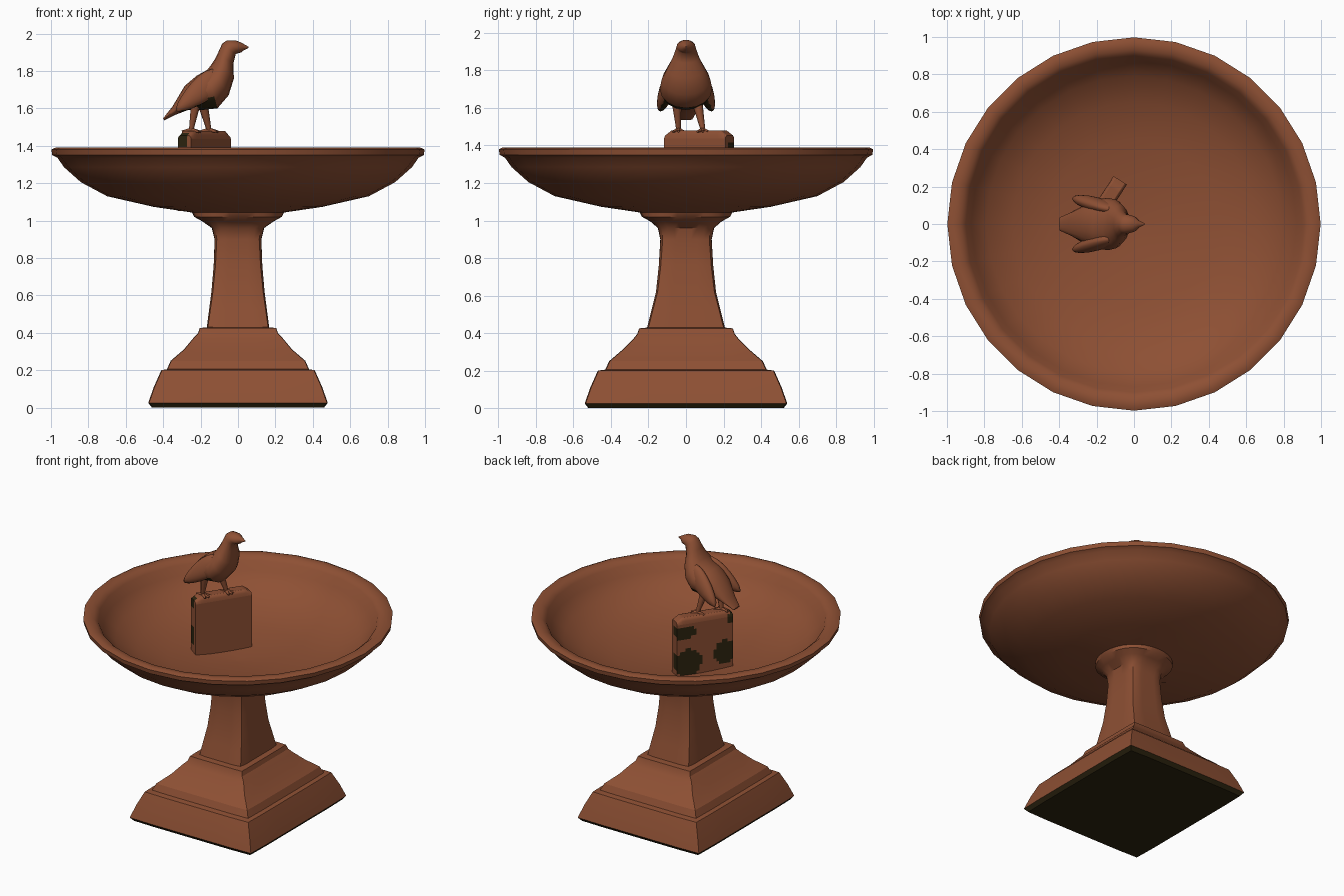
import bpy, bmesh, math
from mathutils import Vector, Matrix

if "Cube" in bpy.data.objects:
    bpy.data.objects.remove(bpy.data.objects["Cube"])


def make_material(name, color):
    mat = bpy.data.materials.new(name)
    mat.use_nodes = True
    mat.diffuse_color = color
    mat.node_tree.nodes["Principled BSDF"].inputs["Base Color"].default_value = color
    return mat


terracotta = make_material("terracotta", (0.27, 0.08, 0.034, 1))
moss = make_material("dark_moss", (0.026, 0.018, 0.005, 1))


def finish(name, bm, angle=35, mossy=None):
    """Turn a bmesh into a shaded object; mossy(face) picks the dark faces."""
    bmesh.ops.recalc_face_normals(bm, faces=bm.faces)
    bm.normal_update()
    if mossy:
        for face in bm.faces:
            face.material_index = int(mossy(face))
    mesh = bpy.data.meshes.new(name)
    bm.to_mesh(mesh)
    bm.free()
    mesh.materials.append(terracotta)
    mesh.materials.append(moss)
    obj = bpy.data.objects.new(name, mesh)
    bpy.context.collection.objects.link(obj)
    bpy.ops.object.select_all(action="DESELECT")
    obj.select_set(True)
    bpy.context.view_layer.objects.active = obj
    bpy.ops.object.shade_smooth_by_angle(angle=math.radians(angle))
    return obj


def loft(rings):
    """Skin a list of equally sized point rings and cap both ends."""
    bm = bmesh.new()
    loops = [[bm.verts.new(p) for p in ring] for ring in rings]
    count = len(loops[0])
    for low, high in zip(loops, loops[1:]):
        for i in range(count):
            j = (i + 1) % count
            bm.faces.new((low[i], low[j], high[j], high[i]))
    bm.faces.new(loops[0])
    bm.faces.new(loops[-1])
    return bm


def squarish_ring(hx, hy, z, power, count=32):
    """Superellipse: a high power is a square, two is an ellipse."""
    ring = []
    for i in range(count):
        a = math.tau * i / count
        c, s = math.cos(a), math.sin(a)
        r = (abs(c) ** power + abs(s) ** power) ** (-1 / power)
        ring.append((hx * r * c, hy * r * s, z))
    return ring


# Stepped plinth: half width in x, half width in y, height
plinth_steps = [
    (0.46, 0.52, 0), (0.48, 0.54, 0.025), (0.45, 0.51, 0.11), (0.41, 0.47, 0.2),
    (0.38, 0.43, 0.205), (0.36, 0.41, 0.25), (0.29, 0.34, 0.31), (0.24, 0.28, 0.37),
    (0.215, 0.26, 0.395), (0.205, 0.25, 0.425), (0.16, 0.2, 0.43),
]
finish("plinth", loft([squarish_ring(x, y, z, 80) for x, y, z in plinth_steps]),
       25, lambda f: f.calc_center_median().z < 0.02)

# Shaft: square at the foot, rounding into the collar under the bowl
shaft_steps = [
    (0.168, 0.21, 0.42, 20), (0.155, 0.185, 0.52, 16), (0.142, 0.16, 0.62, 12),
    (0.13, 0.145, 0.76, 9), (0.125, 0.137, 0.9, 7), (0.14, 0.15, 0.96, 5),
    (0.19, 0.19, 0.995, 3), (0.235, 0.235, 1.02, 2.4), (0.25, 0.25, 1.05, 2),
]
finish("shaft", loft([squarish_ring(*step) for step in shaft_steps]), 40)

# Bowl: turned profile of radius and height, outside then inside
bowl_profile = [
    (0.2, 1.035), (0.26, 1.045), (0.45, 1.073), (0.7, 1.13), (0.84, 1.205),
    (0.93, 1.285), (0.965, 1.335), (0.993, 1.35), (0.998, 1.38), (0.975, 1.39),
    (0.93, 1.385), (0.9, 1.36), (0.87, 1.3), (0.79, 1.225), (0.65, 1.15),
    (0.45, 1.1), (0.2, 1.07), (0.02, 1.06),
]
finish("bowl", loft([squarish_ring(r, r, z, 2, 28) for r, z in bowl_profile]), 45)

# Perch: thin upright slab with a rounded top and mossy patches on its back
length, thick, low, high = 0.39, 0.085, 1.05, 1.48
patches = [(0.36, 0.76, 0.22, 0.1), (0.3, 0.26, 0.24, 0.22),
           (-0.36, 0.34, 0.2, 0.19), (-0.47, 0.88, 0.08, 0.1)]
bm = bmesh.new()
bmesh.ops.create_cube(bm, size=1)
bmesh.ops.subdivide_edges(bm, edges=bm.edges[:], cuts=19, use_grid_fill=True)
for v in bm.verts:
    top = max(0, v.co.z - 0.4) / 0.1
    v.co.y *= 1 - 0.3 * top ** 2
    v.co.z -= 0.06 * max(0, abs(v.co.x) - 0.4) / 0.1 * top


def is_patch(face):
    c = face.calc_center_median()
    return c.y > -0.2 and any(
        ((c.x - s) / rs) ** 2 + ((c.z + 0.5 - t) / rt) ** 2 < 1
        for s, t, rs, rt in patches)


perch = finish("perch", bm, 35, is_patch)
perch.data.transform(Matrix.Diagonal((length, thick, high - low, 1)))
perch.location = (-0.18, 0.07, (low + high) / 2)
perch.rotation_euler.z = math.radians(57)

# Bird body from tail to beak: back point, belly point (x, z) and half width
body_steps = [
    ((-0.40, 1.547), (-0.395, 1.535), 0.035), ((-0.35, 1.61), (-0.335, 1.565), 0.06),
    ((-0.285, 1.72), (-0.27, 1.59), 0.095), ((-0.22, 1.775), (-0.20, 1.59), 0.13),
    ((-0.165, 1.805), (-0.11, 1.60), 0.14), ((-0.145, 1.83), (-0.05, 1.67), 0.13),
    ((-0.125, 1.86), (-0.022, 1.76), 0.1), ((-0.11, 1.89), (-0.025, 1.84), 0.072),
    ((-0.085, 1.945), (-0.012, 1.89), 0.053), ((-0.06, 1.963), (0.003, 1.895), 0.05),
    ((-0.012, 1.963), (0.02, 1.90), 0.04), ((0.02, 1.95), (0.03, 1.91), 0.02),
    ((0.057, 1.929), (0.055, 1.922), 0.004),
]


def body_ring(back, belly, width, count=16):
    back, belly = Vector((back[0], 0, back[1])), Vector((belly[0], 0, belly[1]))
    mid, half = (back + belly) / 2, (back - belly) / 2
    side = Vector((0, width, 0))
    angles = [math.tau * i / count for i in range(count)]
    return [mid + half * math.cos(a) + side * math.sin(a) for a in angles]


def is_belly(face):
    c = face.calc_center_median()
    return -0.28 < c.x < -0.12 and c.z < 1.66 and face.normal.z < -0.45


finish("bird_body", loft([body_ring(*step) for step in body_steps]), 60, is_belly)

# Folded wings lie along the flanks
for name, side in (("left_wing", 1), ("right_wing", -1)):
    bm = bmesh.new()
    bmesh.ops.create_uvsphere(bm, u_segments=16, v_segments=10, radius=1)
    for v in bm.verts:
        v.co.z *= 1 + 0.35 * v.co.x
    bmesh.ops.transform(bm, verts=bm.verts, matrix=(
        Matrix.Translation((-0.205, side * 0.105, 1.69))
        @ Matrix.Rotation(math.radians(-40), 4, "Y")
        @ Matrix.Rotation(math.radians(-side * 12), 4, "Z")
        @ Matrix.Diagonal((0.165, 0.038, 0.065, 1))))
    finish(name, bm, 60, lambda f: f.normal.z < -0.75)


def tube(bm, start, end, r1, r2):
    start, end = Vector(start), Vector(end)
    axis = end - start
    place = Matrix.Translation((start + end) / 2) @ axis.to_track_quat("Z", "Y").to_matrix().to_4x4()
    bmesh.ops.create_cone(bm, cap_ends=True, segments=8, radius1=r1, radius2=r2,
                          depth=axis.length, matrix=place)


# Legs with three forward toes and one back toe
legs = {"right_leg": ((-0.225, -0.05, 1.63), (-0.25, -0.04, 1.485)),
        "left_leg": ((-0.19, 0.06, 1.63), (-0.155, 0.09, 1.485))}
for name, (hip, foot) in legs.items():
    bm = bmesh.new()
    tube(bm, hip, foot, 0.028, 0.013)
    for angle in (-35, 0, 35, 180):
        a = math.radians(angle)
        toe = Vector(foot) + Vector((math.cos(a), math.sin(a), -0.2)) * 0.05
        tube(bm, foot, toe, 0.012, 0.006)
    finish(name, bm, 50)
